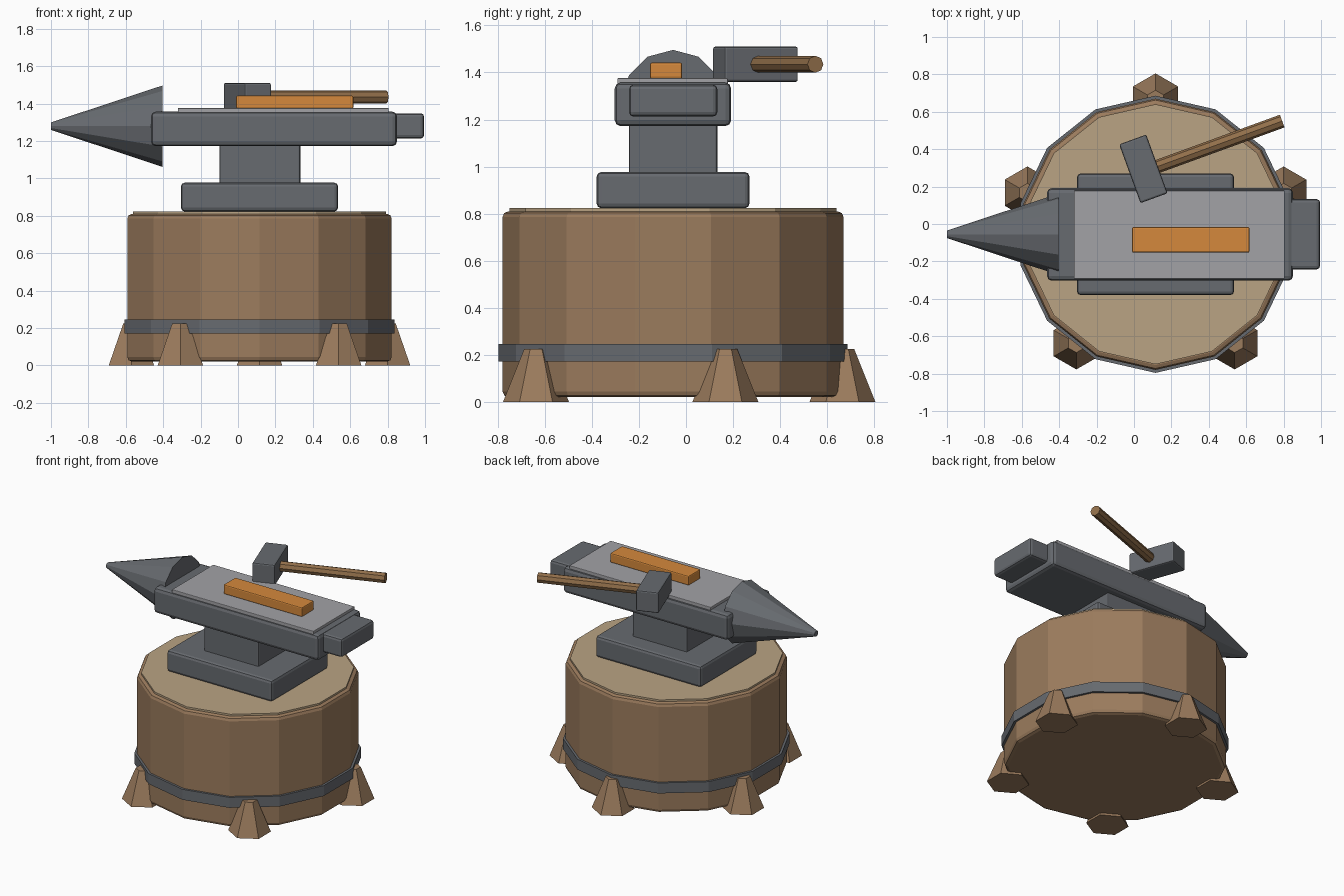
import bpy
import math
from mathutils import Vector

cube = bpy.data.objects.get("Cube")
if cube:
    bpy.data.objects.remove(cube, do_unlink=True)


def material(name, r, g, b):
    mat = bpy.data.materials.new(name)
    mat.use_nodes = True
    mat.diffuse_color = (r, g, b, 1)
    bsdf = next(n for n in mat.node_tree.nodes if n.type == 'BSDF_PRINCIPLED')
    bsdf.inputs["Base Color"].default_value = (r, g, b, 1)
    return mat


bark = material("bark brown", 0.33, 0.20, 0.11)
cut_wood = material("cut wood tan", 0.49, 0.37, 0.23)
handle_wood = material("handle brown", 0.29, 0.16, 0.07)
iron = material("dark iron", 0.135, 0.145, 0.16)
steel = material("polished steel", 0.36, 0.36, 0.38)
hot_metal = material("hot orange", 0.66, 0.25, 0.045)


def finish(name, mat, bevel, segments=2):
    obj = bpy.context.object
    obj.name = name
    obj.data.materials.append(mat)
    if bevel:
        mod = obj.modifiers.new("soft_edges", 'BEVEL')
        mod.width = bevel
        mod.segments = segments
        mod.limit_method = 'ANGLE'
        mod.angle_limit = math.radians(40)
    return obj


def box(name, low, high, mat, bevel, turn=0):
    low, high = Vector(low), Vector(high)
    bpy.ops.mesh.primitive_cube_add(size=1, location=(low + high) / 2)
    obj = bpy.context.object
    obj.scale = high - low
    bpy.ops.object.transform_apply(location=False, rotation=False, scale=True)
    obj.rotation_euler.z = turn
    return finish(name, mat, bevel)


def cone(name, sides, r1, r2, depth, centre, mat, bevel=0, rotation=(0, 0, 0)):
    bpy.ops.mesh.primitive_cone_add(vertices=sides, radius1=r1, radius2=r2, depth=depth,
                                    location=centre, rotation=rotation)
    return finish(name, mat, bevel)


CX, CY = 0.115, -0.055

# Stump with pale cut face and iron hoop
cone("stump", 14, 0.725, 0.725, 0.79, (CX, CY, 0.415), bark, 0.025)
cone("stump_top", 14, 0.695, 0.695, 0.04, (CX, CY, 0.803), cut_wood)
cone("stump_hoop", 14, 0.741, 0.741, 0.075, (CX, CY, 0.208), iron)

# Five tapered feet around the stump
for i in range(5):
    a = math.radians(90 + 72 * i)
    cone(f"foot_{i + 1}", 6, 0.14, 0.05, 0.225,
         (CX + 0.72 * math.cos(a), CY + 0.72 * math.sin(a), 0.1125), bark)

# Anvil
box("anvil_base", (-0.305, -0.38, 0.823), (0.535, 0.27, 0.977), iron, 0.02)
box("anvil_waist", (-0.1, -0.243, 0.96), (0.333, 0.133, 1.19), iron, 0.01)
box("anvil_body", (-0.465, -0.303, 1.172), (0.85, 0.192, 1.357), iron, 0.025)
box("anvil_heel", (0.75, -0.242, 1.213), (0.995, 0.133, 1.348), iron, 0.018)
box("anvil_face", (-0.322, -0.292, 1.35), (0.805, 0.178, 1.376), steel, 0.004)
cone("anvil_horn", 12, 0.217, 0.02, 0.595, (-0.7025, CY, 1.279), iron,
     rotation=(0, math.radians(-90), 0))

# Glowing workpiece
box("hot_bar", (-0.01, -0.153, 1.374), (0.617, -0.016, 1.442), hot_metal, 0.008)

# Hammer lying across the anvil
turn = math.radians(20)
head = Vector((0.05, 0.295, 1.435))
half = Vector((0.077, 0.167, 0.075))
box("hammer_head", head - half, head + half, iron, 0.01, turn)
along = Vector((math.cos(turn), math.sin(turn), 0))
cone("hammer_handle", 8, 0.036, 0.036, 0.78, head + along * 0.4 + Vector((0, -0.015, 0)),
     handle_wood, 0, (0, math.radians(90), turn))
